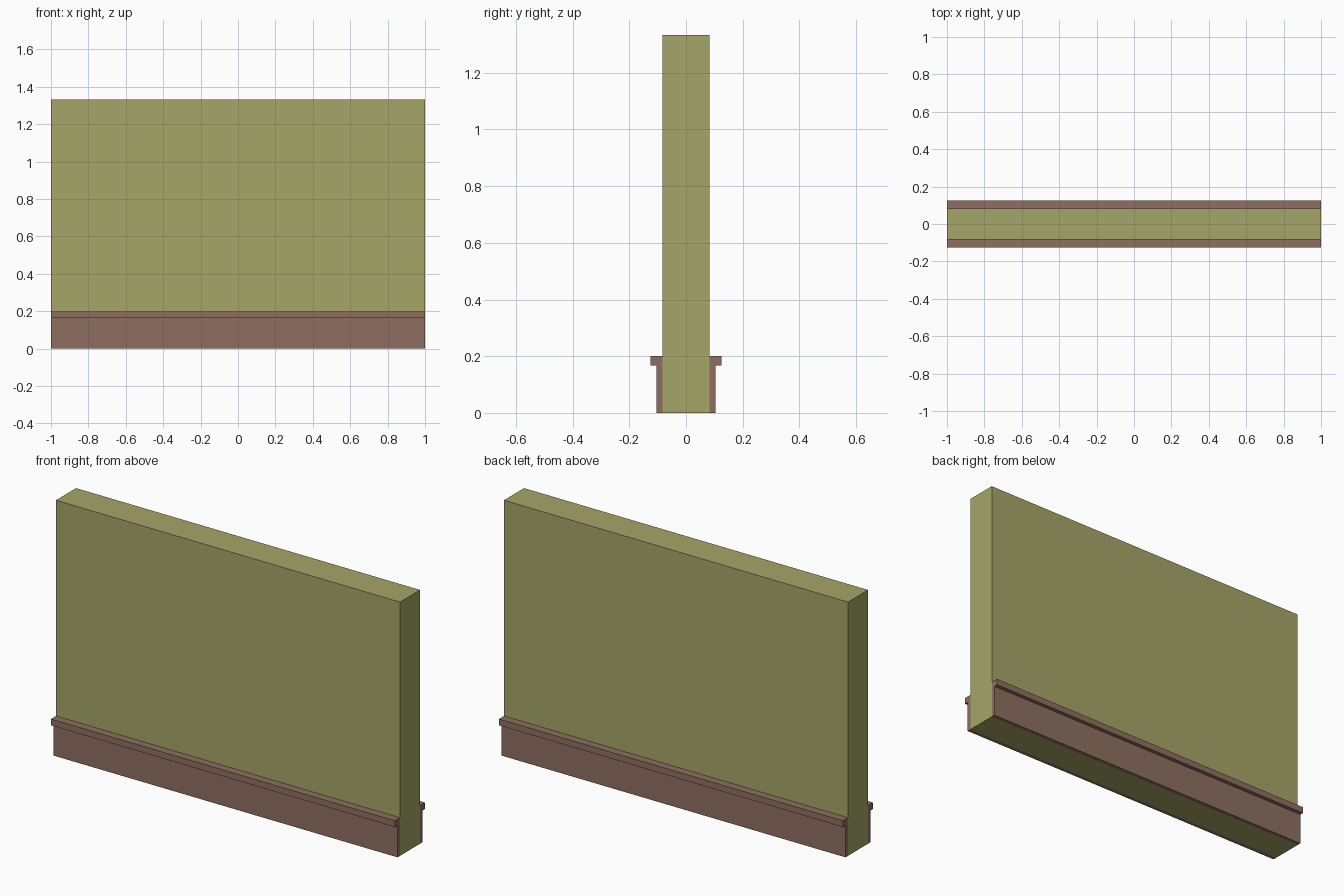
import bpy, bmesh

if "Cube" in bpy.data.objects:
    bpy.data.objects.remove(bpy.data.objects["Cube"])


def material(name, rgb):
    m = bpy.data.materials.new(name)
    m.diffuse_color = (*rgb, 1.0)
    m.use_nodes = True
    m.node_tree.nodes["Principled BSDF"].inputs["Base Color"].default_value = m.diffuse_color
    return m


def extrude_profile(name, profile, mat):
    """Extrude a closed (y, z) profile along x from -1 to 1."""
    bm = bmesh.new()
    face = bm.faces.new([bm.verts.new((-1, y, z)) for y, z in profile])
    new = bmesh.ops.extrude_face_region(bm, geom=[face], use_keep_orig=True)["geom"]
    verts = [g for g in new if isinstance(g, bmesh.types.BMVert)]
    bmesh.ops.translate(bm, verts=verts, vec=(2, 0, 0))
    bmesh.ops.recalc_face_normals(bm, faces=bm.faces)
    me = bpy.data.meshes.new(name)
    bm.to_mesh(me)
    bm.free()
    me.materials.append(mat)
    ob = bpy.data.objects.new(name, me)
    bpy.context.collection.objects.link(ob)
    return ob


olive = material("olive_plaster", (0.381, 0.376, 0.138))
brown = material("brown_wood", (0.275, 0.159, 0.117))

W, B, C = 0.0833, 0.1042, 0.125   # half depths: wall, board, cap
CAP_Z, TOP_Z, WALL_Z = 0.1667, 0.2, 1.3333

# Wall slab
extrude_profile("wall", [(-W, 0), (W, 0), (W, WALL_Z), (-W, WALL_Z)], olive)

# Baseboard with projecting cap, on the front and back
for side, s in (("front", -1), ("back", 1)):
    profile = [(W, 0), (B, 0), (B, CAP_Z), (C, CAP_Z), (C, TOP_Z), (W, TOP_Z)]
    extrude_profile(side + "_baseboard", [(s * y, z) for y, z in profile], brown)
